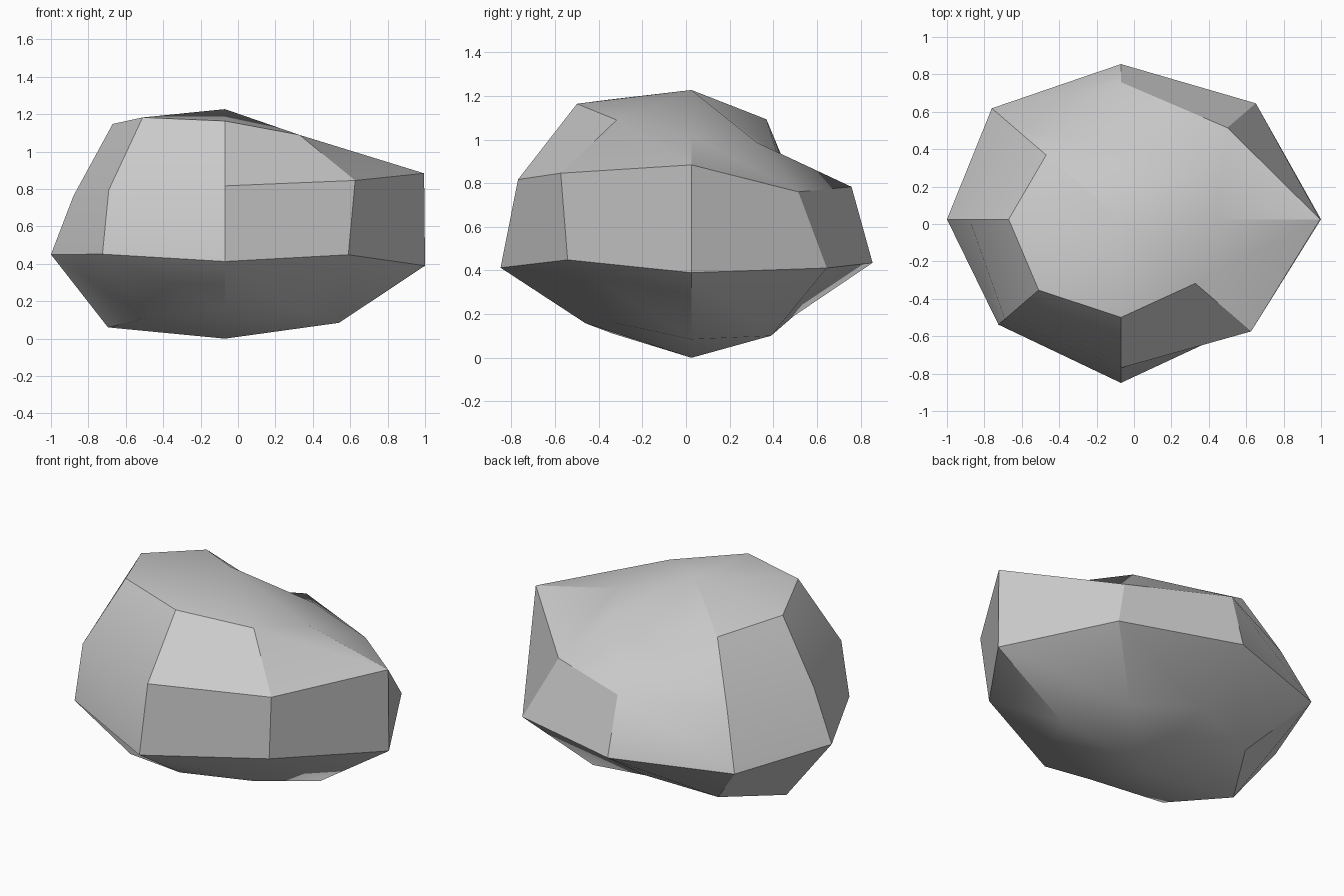
import bpy, bmesh
from math import radians, sin, cos, pi

default_cube = bpy.data.objects.get("Cube")
if default_cube:
    bpy.data.objects.remove(default_cube, do_unlink=True)

CENTRE_X, CENTRE_Y, SQUASH = -0.07, 0.025, 0.86
SIDES = 8

# Each ring: base height, rise per unit of radius, and radii from the front round by the left
rings = [
    (1.085, -1.64, [.565, .565, .61, .60, .545, .585, .625, .594]),
    (0.85, -0.43, [1.017, .933, 1.07, 1.02, .965, .976, .93, .926]),
    (0.378, 0.475, [.924, .985, 1.065, .805, .853, .795, .81, .878]),
    (0.20, 1.58, [.61, .563, .515, .497, .46, .565, .60, .622]),
]


def ring_vertices(bm, base, rise, radii):
    """Lumpy ring whose height follows its bulge."""
    verts = []
    for i, r in enumerate(radii):
        angle = 2 * pi * i / SIDES - pi / 2
        verts.append(bm.verts.new((CENTRE_X + r * cos(angle),
                                   CENTRE_Y + SQUASH * r * sin(angle),
                                   base + rise * r)))
    return verts


# Stone surface: bottom fan, ring bands, top fan
bm = bmesh.new()
loops = [ring_vertices(bm, *ring) for ring in rings]
bottom = bm.verts.new((CENTRE_X, CENTRE_Y, 0))
top = bm.verts.new((CENTRE_X, CENTRE_Y, 1.227))
for i in range(SIDES):
    j = (i + 1) % SIDES
    bm.faces.new((bottom, loops[0][j], loops[0][i]))
    bm.faces.new((top, loops[-1][i], loops[-1][j]))
    for low, high in zip(loops, loops[1:]):
        bm.faces.new((low[j], high[j], high[i], low[i]))
bmesh.ops.recalc_face_normals(bm, faces=bm.faces)
mesh = bpy.data.meshes.new("boulder")
bm.to_mesh(mesh)
bm.free()

# Stone colour
stone = bpy.data.materials.new("stone_grey")
stone.use_nodes = True
grey = (0.6, 0.6, 0.6, 1)
stone.diffuse_color = grey
shader = next(n for n in stone.node_tree.nodes if n.type == 'BSDF_PRINCIPLED')
shader.inputs["Base Color"].default_value = grey
mesh.materials.append(stone)

boulder = bpy.data.objects.new("boulder", mesh)
bpy.context.collection.objects.link(boulder)

# Soft shading with crisp ridges
bpy.ops.object.select_all(action='DESELECT')
boulder.select_set(True)
bpy.context.view_layer.objects.active = boulder
bpy.ops.object.shade_smooth_by_angle(angle=radians(30))
